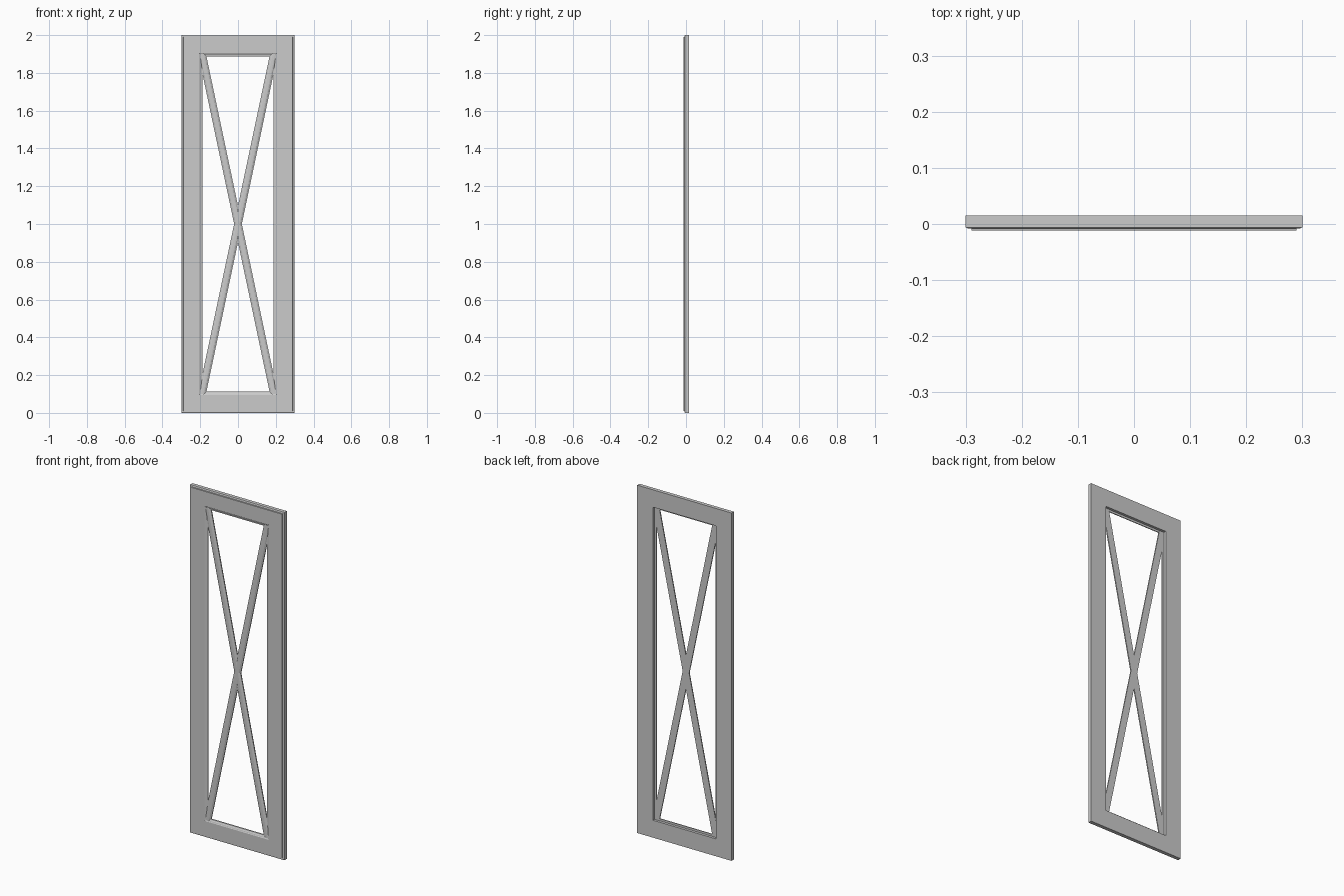
import bpy, bmesh, math
from mathutils import Vector, Matrix

if "Cube" in bpy.data.objects:
    bpy.data.objects.remove(bpy.data.objects["Cube"], do_unlink=True)

# Single plain grey finish
grey = bpy.data.materials.new("grey_paint")
grey.use_nodes = True
colour = (0.6, 0.6, 0.6, 1)
grey.diffuse_color = colour
grey.node_tree.nodes["Principled BSDF"].inputs["Base Color"].default_value = colour


def finish(name, bm):
    bmesh.ops.recalc_face_normals(bm, faces=bm.faces)
    mesh = bpy.data.meshes.new(name)
    bm.to_mesh(mesh)
    bm.free()
    mesh.materials.append(grey)
    obj = bpy.data.objects.new(name, mesh)
    bpy.context.collection.objects.link(obj)
    return obj


def bridge(bm, a, b):
    for i in range(len(a)):
        j = (i + 1) % len(a)
        bm.faces.new((a[i], a[j], b[j], b[i]))


# Door frame: mitred section swept round a rectangle (inset from edge, depth)
section = [(0, 0.015), (0, -0.006), (0.004, -0.008), (0.01, -0.008),
           (0.011, -0.012), (0.094, -0.012), (0.097, -0.010),
           (0.101, -0.009), (0.106, -0.006), (0.112, -0.005),
           (0.112, 0), (0.1, 0), (0.1, 0.015)]
bm = bmesh.new()
rings = []
for inset, y in section:
    w, h = 0.3 - inset, 1 - inset
    rings.append([bm.verts.new((sx * w, y, 1 + sz * h))
                  for sx, sz in ((-1, -1), (1, -1), (1, 1), (-1, 1))])
for k, ring in enumerate(rings):
    bridge(bm, ring, rings[(k + 1) % len(rings)])
finish("door_frame", bm)

# Diagonal glazing bars with a stepped front, ends buried in the frame
half = [(0.02, 0.001), (0.02, -0.005), (0.015, -0.006),
        (0.012, -0.009), (0.006, -0.0105)]
profile = half + [(-u, y) for u, y in reversed(half)]
for name, side in (("rising_bar", 1), ("falling_bar", -1)):
    end = Vector((side * 0.19, 0, 0.9))
    across = Vector((end.z, 0, -end.x)).normalized()
    bm = bmesh.new()
    loops = []
    for s in (-1, 1):
        base = Vector((0, 0, 1)) + end * s
        loops.append([bm.verts.new(base + across * u + Vector((0, y, 0)))
                      for u, y in profile])
    bridge(bm, *loops)
    for loop in loops:
        bm.faces.new(loop)
    finish(name, bm)
